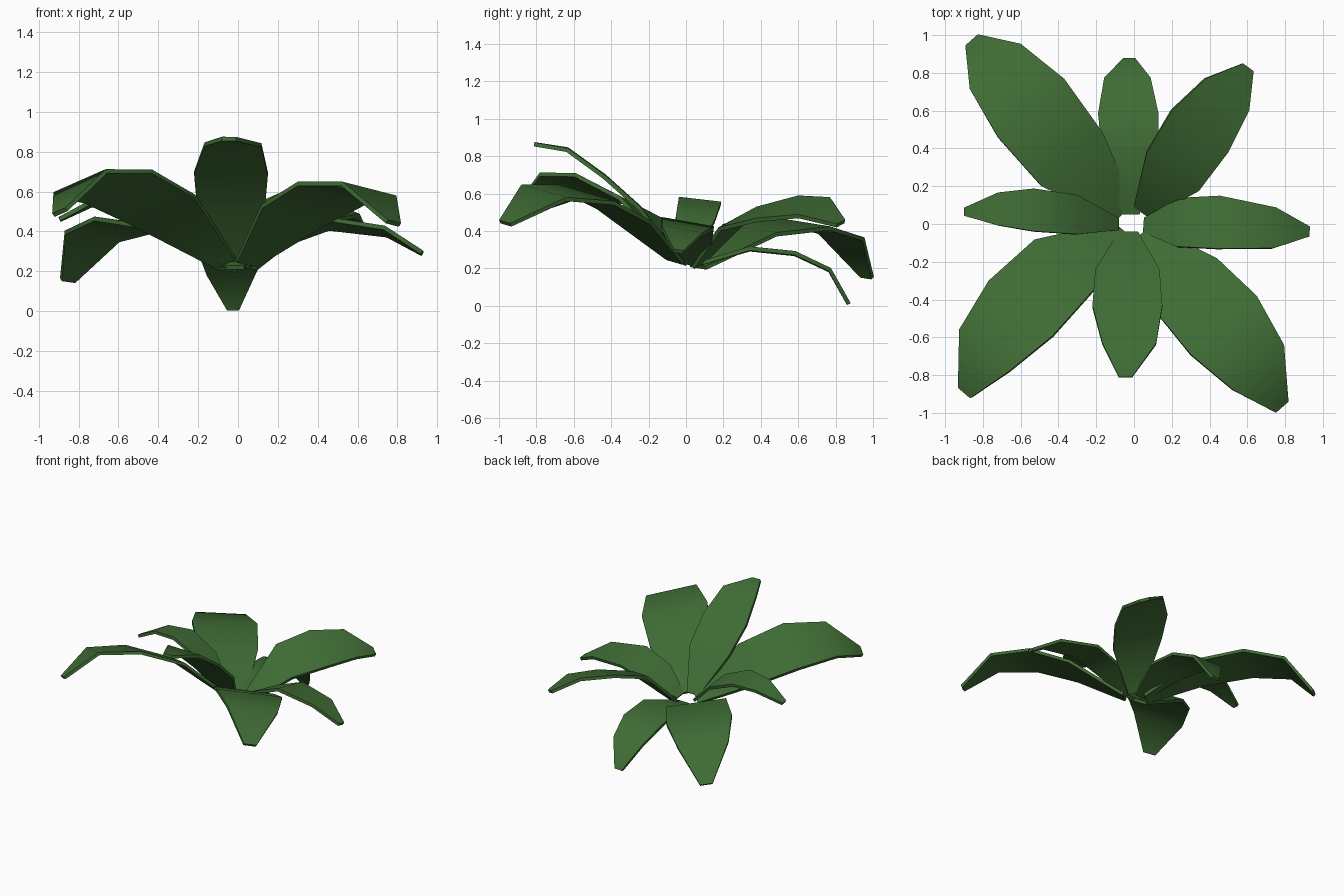
import bpy, bmesh, math
from mathutils import Vector

if "Cube" in bpy.data.objects:
    bpy.data.objects.remove(bpy.data.objects["Cube"])

green = bpy.data.materials.new("leaf green")
green.diffuse_color = (0.05, 0.15, 0.035, 1)
green.use_nodes = True
green.node_tree.nodes["Principled BSDF"].inputs["Base Color"].default_value = green.diffuse_color

# Relative half width at base, three stations and tip (shared by all leaves)
WIDTHS = (0.28, 0.92, 1.0, 0.77, 0.19)
THICKNESS = 0.022


def leaf(name, side, spine):
    """Sweep the shared leaf outline along a spine; side is the half-width vector."""
    side = Vector(side)
    bm = bmesh.new()
    rows = []
    for p, w in zip(spine, WIDTHS):
        p = Vector(p)
        rows.append((bm.verts.new(p - side * w), bm.verts.new(p + side * w)))
    for (a, b), (c, d) in zip(rows, rows[1:]):
        bm.faces.new((a, b, d, c))
    bm.normal_update()
    if sum(f.normal.z for f in bm.faces) < 0:
        bmesh.ops.reverse_faces(bm, faces=bm.faces[:])
    mesh = bpy.data.meshes.new(name)
    bm.to_mesh(mesh)
    bm.free()
    mesh.materials.append(green)
    ob = bpy.data.objects.new(name, mesh)
    bpy.context.collection.objects.link(ob)
    # Give the blade its thickness, then smooth the bends only
    mod = ob.modifiers.new("thickness", 'SOLIDIFY')
    mod.thickness = THICKNESS
    mod.offset = -1
    bpy.ops.object.select_all(action='DESELECT')
    ob.select_set(True)
    bpy.context.view_layer.objects.active = ob
    bpy.ops.object.modifier_apply(modifier=mod.name)
    bpy.ops.object.shade_smooth_by_angle(angle=math.radians(40))


# Four straight leaves
leaf("front_leaf", (0.185, 0, -0.003),
     [(-.03, -.04, .26), (-.035, -.24, .53), (-.035, -.43, .70), (-.025, -.63, .845), (-.045, -.81, .875)])
leaf("back_leaf", (0.16, 0, 0.003),
     [(-.015, .05, .23), (-.02, .34, .315), (-.03, .585, .29), (-.035, .775, .20), (-.025, .88, .015)])
leaf("right_leaf", (0.01, 0.14, -0.025),
     [(.05, -.005, .24), (.23, .01, .37), (.445, .01, .45), (.745, -.02, .41), (.93, -.04, .30)])
leaf("left_leaf", (0, -0.113, 0.013),
     [(-.08, 0, .26), (-.30, .05, .47), (-.53, .075, .57), (-.72, .08, .56), (-.90, .065, .47)])

# Four diagonal leaves
leaf("front_left_leaf", (-0.17, 0.145, -0.075),
     [(-.06, -.03, .25), (-.37, -.215, .515), (-.60, -.445, .635), (-.795, -.67, .655), (-.90, -.895, .505)])
leaf("front_right_leaf", (0.175, 0.155, -0.045),
     [(.04, -.05, .25), (.28, -.325, .495), (.475, -.535, .605), (.66, -.76, .615), (.785, -.97, .45)])
leaf("back_right_leaf", (0.15, -0.11, -0.06),
     [(.04, .06, .23), (.205, .275, .475), (.35, .49, .53), (.495, .685, .535), (.605, .83, .45)])
leaf("back_left_leaf", (-0.175, -0.155, 0.025),
     [(-.05, .06, .22), (-.325, .34, .415), (-.545, .615, .45), (-.735, .835, .385), (-.86, .975, .16)])
